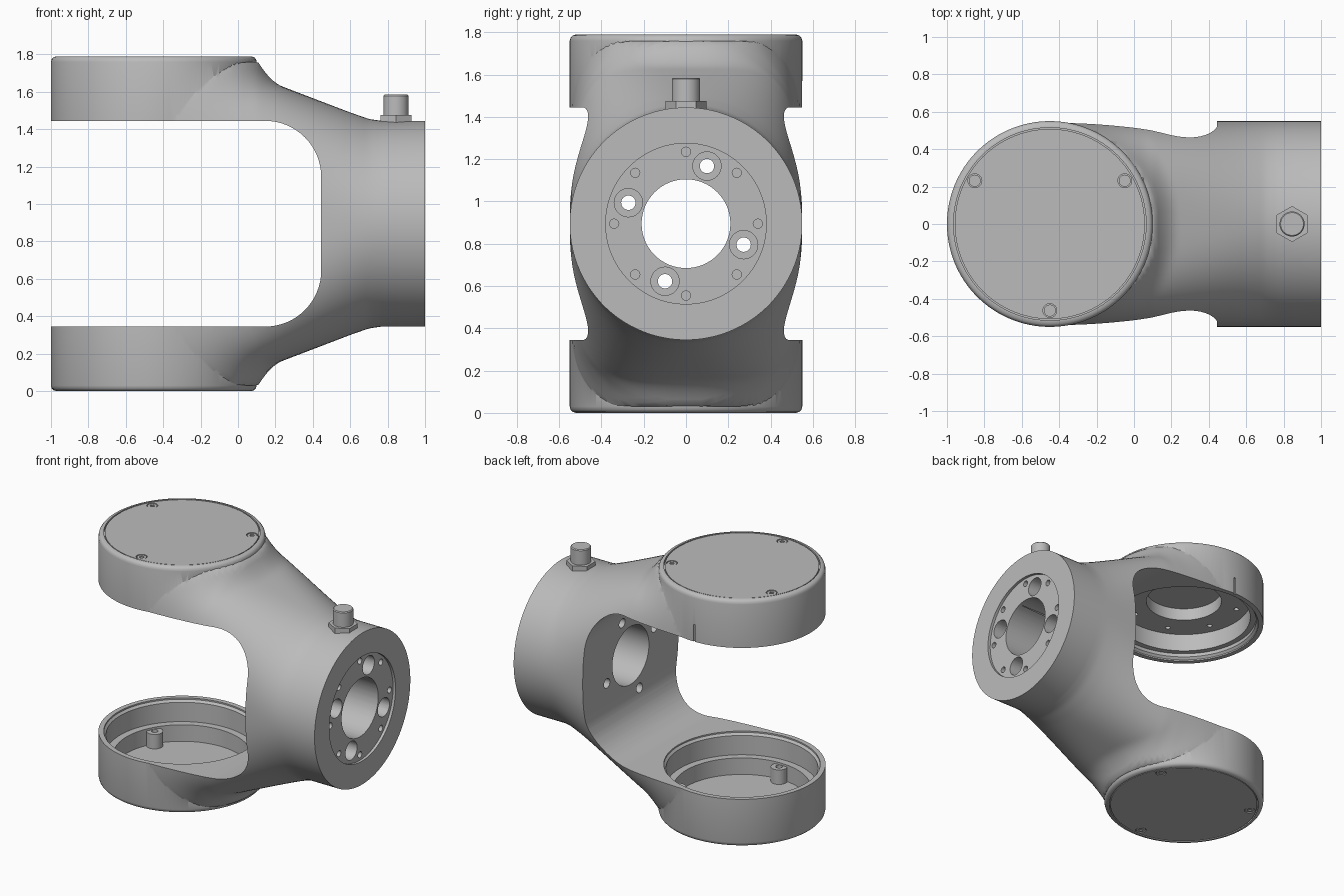
import bpy, bmesh, math
from mathutils import Matrix

if "Cube" in bpy.data.objects:
    bpy.data.objects.remove(bpy.data.objects["Cube"])

MID = 0.895       # height of the hub axis
DISC_X = -0.45    # centre of the two fork discs
R = 0.55          # shared outer radius

grey = bpy.data.materials.new("cast_grey")
grey.use_nodes = True
grey.diffuse_color = (0.5, 0.5, 0.5, 1)
grey.node_tree.nodes["Principled BSDF"].inputs["Base Color"].default_value = (0.5, 0.5, 0.5, 1)


def make(name, bm):
    bmesh.ops.remove_doubles(bm, verts=bm.verts, dist=1e-5)
    bmesh.ops.recalc_face_normals(bm, faces=bm.faces)
    mesh = bpy.data.meshes.new(name)
    bm.to_mesh(mesh)
    bm.free()
    mesh.materials.append(grey)
    ob = bpy.data.objects.new(name, mesh)
    bpy.context.scene.collection.objects.link(ob)
    return ob


def activate(ob):
    bpy.ops.object.select_all(action='DESELECT')
    ob.select_set(True)
    bpy.context.view_layer.objects.active = ob


def lathe(bm, profile, mat, seg=32):
    """Revolve a closed (radius, height) profile about local z."""
    rings = []
    for i in range(seg):
        a = 2 * math.pi * i / seg
        rings.append([bm.verts.new(mat @ Matrix.Translation((r * math.cos(a), r * math.sin(a), h)).translation)
                      for r, h in profile])
    n = len(profile)
    for i in range(seg):
        p, q = rings[i], rings[(i + 1) % seg]
        for j in range(n):
            k = (j + 1) % n
            if profile[j][0] == 0 and profile[k][0] == 0:
                continue
            if profile[j][0] == 0:
                bm.faces.new((p[j], q[k], p[k]))
            elif profile[k][0] == 0:
                bm.faces.new((p[j], q[j], p[k]))
            else:
                bm.faces.new((p[j], q[j], q[k], p[k]))


def rod(r, a, b):
    return [(0, a), (r, a), (r, b), (0, b)]


def boolean(target, bm, operation='DIFFERENCE'):
    tool = make("cutter", bm)
    tool.hide_render = True
    mod = target.modifiers.new("bool", 'BOOLEAN')
    mod.operation, mod.solver, mod.object = operation, 'EXACT', tool
    activate(target)
    bpy.ops.object.modifier_apply(modifier=mod.name)
    bpy.data.objects.remove(tool)


def smooth(ob):
    activate(ob)
    bpy.ops.object.shade_smooth_by_angle(angle=math.radians(32))


def disc_axis(side, radius=0, deg=0):
    """Axis through a fork disc, z pointing outward (side = 1 up, -1 down)."""
    a = math.radians(deg)
    return Matrix.Translation((DISC_X + radius * math.cos(a), radius * math.sin(a), MID)) @ Matrix.Diagonal((1, 1, side, 1))


def hub_axis(radius=0, deg=0):
    a = math.radians(deg)
    return Matrix.Translation((0, radius * math.cos(a), MID + radius * math.sin(a))) @ Matrix.Rotation(math.pi / 2, 4, 'Y')


# Lofted yoke: round hub growing into a tall rounded box at the discs
HEIGHTS = [(-0.45, .82), (-0.2, .82), (0, .805), (.1, .785), (.2, .748), (.6, .595), (.7, .56), (.77, .55), (1, .55)]


def half_height(x):
    for (x0, h0), (x1, h1) in zip(HEIGHTS, HEIGHTS[1:]):
        if x <= x1:
            return h0 + (h1 - h0) * max(0, x - x0) / (x1 - x0)
    return R


def signed_pow(v, e):
    return math.copysign(abs(v) ** e, v)


bm = bmesh.new()
sections = []
SEG = 96
for x in [DISC_X + 0.02 * i for i in range(62)] + [1.0]:
    n = 2 + 4 * max(0, (0.75 - x) / 1.2) ** 1.6
    b = half_height(x)
    ring = []
    for i in range(SEG):
        a = 2 * math.pi * (i + 0.5) / SEG
        y = R * signed_pow(math.cos(a), 2 / n)
        s = signed_pow(math.sin(a), 2 / n)
        # fillet where the arm meets the disc
        reach = min(1, max(0, (0.69 - math.hypot(x - DISC_X, y)) / 0.14))
        z = math.copysign(min(0.865, b * abs(s) + 0.1 * reach ** 2 * s ** 4), s)
        ring.append(bm.verts.new((x, y, MID + z)))
    sections.append(ring)
for p, q in zip(sections, sections[1:]):
    for i in range(SEG):
        j = (i + 1) % SEG
        bm.faces.new((p[i], p[j], q[j], q[i]))
bm.faces.new(sections[0])
bm.faces.new(sections[-1])
yoke = make("yoke_body", bm)

# Fork discs with rounded outer edge
bm = bmesh.new()
for side in (1, -1):
    lathe(bm, [(0, .5), (R, .5), (R, .865), (.546, .88), (.537, .89), (.52, .895), (0, .895)], disc_axis(side), 128)
boolean(yoke, bm, 'UNION')

# Gap between the fork arms
bm = bmesh.new()
outline = [(-1.5, -R)]
for sz, start in ((-1, -90), (1, 0)):
    for i in range(17):
        a = math.radians(start + 90 * i / 16)
        outline.append((0.145 + 0.3 * math.cos(a), sz * 0.25 + 0.3 * math.sin(a)))
outline.append((-1.5, R))
sides = [[bm.verts.new((x, y, MID + z)) for x, z in outline] for y in (-1, 1)]
for s in sides:
    bm.faces.new(s)
for i in range(len(outline)):
    j = (i + 1) % len(outline)
    bm.faces.new((sides[0][i], sides[0][j], sides[1][j], sides[1][i]))
boolean(yoke, bm)

# Bearing cups, cover seats and hub face recess
bm = bmesh.new()
lathe(bm, [(0, .5), (.515, .5), (.515, .56), (.50, .575), (.50, .715), (.45, .715), (.45, .835), (0, .835)], disc_axis(-1), 96)
lathe(bm, [(0, .5), (.515, .5), (.515, .56), (.50, .575), (.50, .6), (.46, .6), (.46, .73),
           (.26, .73), (.26, .82), (0, .82)], disc_axis(1), 96)
for side in (1, -1):
    lathe(bm, rod(.515, .872, 1), disc_axis(side), 96)
lathe(bm, rod(.38, .98, 1.1), hub_axis(), 96)
boolean(yoke, bm)

# Hub bore, counterbores, tapped holes, cup bolt holes and side slot
bm = bmesh.new()
lathe(bm, rod(.21, .2, 1.1), hub_axis(), 64)
for i in range(4):
    lathe(bm, rod(.067, .86, 1.1), hub_axis(.29, 70 + 90 * i))
for i in range(8):
    lathe(bm, rod(.022, .9, 1.1), hub_axis(.34, 45 * i), 16)
    lathe(bm, rod(.018, .6, .79), disc_axis(1, .38, 45 * i + 22), 16)
bmesh.ops.create_cube(bm, size=1, matrix=Matrix.Translation((DISC_X, R, MID + .6)) @ Matrix.Diagonal((.012, .02, .15, 1)))
boolean(yoke, bm)

# Through holes in the counterbores
bm = bmesh.new()
for i in range(4):
    lathe(bm, rod(.034, .3, 1.1), hub_axis(.29, 70 + 90 * i))
boolean(yoke, bm)
smooth(yoke)

# Cover plates with three recessed screws each
for side, label in ((1, "upper"), (-1, "lower")):
    bm = bmesh.new()
    lathe(bm, rod(.508, .865, .893), disc_axis(side), 96)
    cover = make(label + "_cover", bm)
    holes, screws = bmesh.new(), bmesh.new()
    for deg in (30, 150, 270):
        axis = disc_axis(side, .463, deg)
        lathe(holes, rod(.037, .879, 1), axis, 24)
        lathe(screws, [(0, .874), (.032, .874), (.032, .89), (.015, .89), (.015, .882), (0, .882)], axis, 24)
    boolean(cover, holes)
    smooth(cover)
    smooth(make(label + "_cover_screws", screws))

# Screw lugs inside the lower cup
bm = bmesh.new()
for deg in (30, 150, 270):
    lathe(bm, [(.022, .84), (.055, .84), (.055, .73), (.022, .73)], disc_axis(-1, .425, deg), 24)
smooth(make("lower_cup_lugs", bm))

# Fitting on top of the hub
place = Matrix.Translation((.845, 0, MID)) @ Matrix.Rotation(math.pi / 6, 4, 'Z')
bm = bmesh.new()
lathe(bm, rod(.096, .52, .58), place, 6)
make("fitting_nut", bm)
bm = bmesh.new()
lathe(bm, [(0, .57), (.067, .57), (.067, .684), (.061, .69), (0, .69)], place, 40)
smooth(make("fitting_stem", bm))
